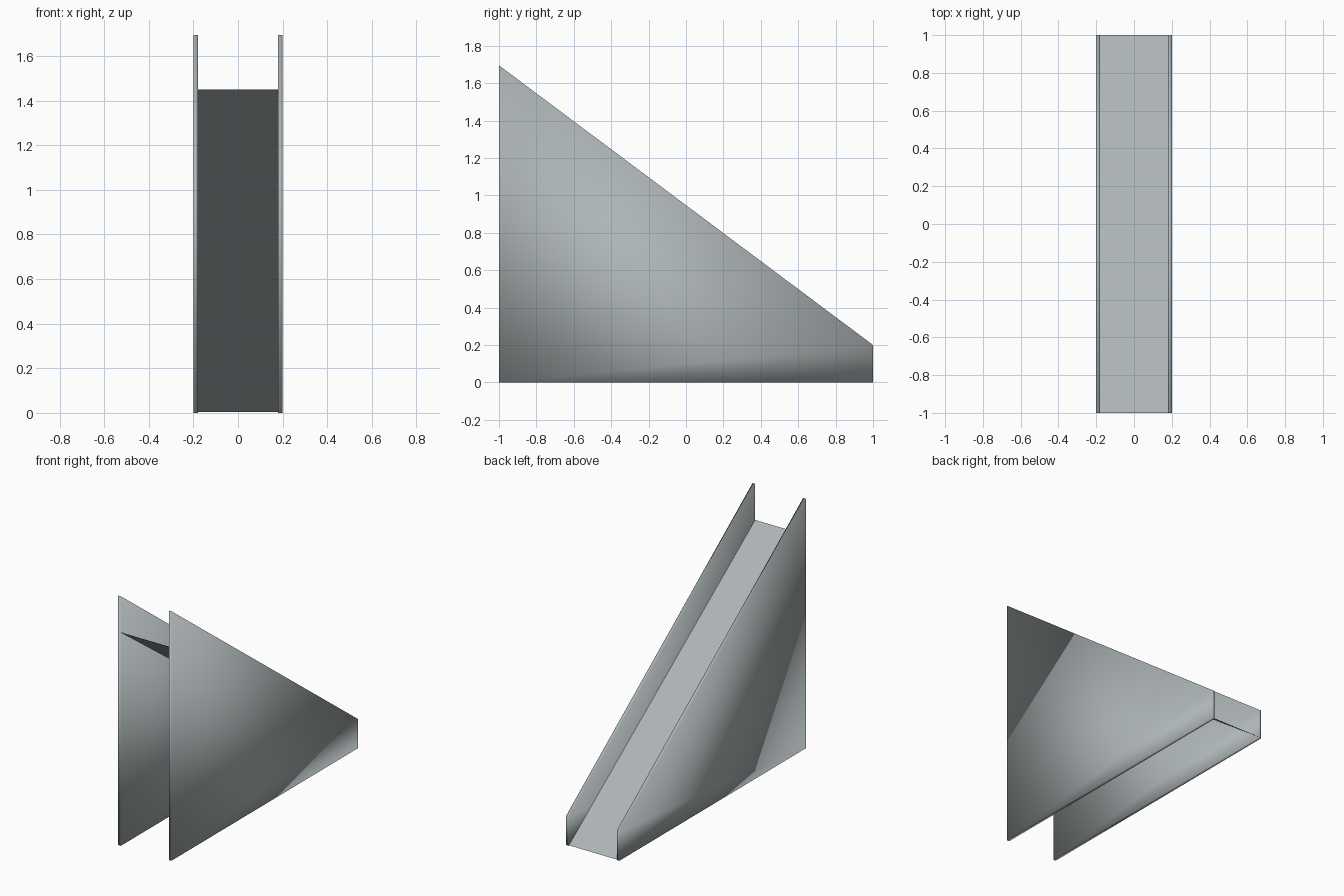
import bpy
import bmesh

if "Cube" in bpy.data.objects:
    bpy.data.objects.remove(bpy.data.objects["Cube"])

metal = bpy.data.materials.new("grey metal")
metal.diffuse_color = (0.42, 0.46, 0.47, 1)
metal.use_nodes = True
metal.node_tree.nodes["Principled BSDF"].inputs["Base Color"].default_value = metal.diffuse_color


def make_object(name, bm, smooth):
    bmesh.ops.recalc_face_normals(bm, faces=bm.faces[:])
    for f in bm.faces:
        f.smooth = smooth
    mesh = bpy.data.meshes.new(name)
    bm.to_mesh(mesh)
    bm.free()
    mesh.materials.append(metal)
    obj = bpy.data.objects.new(name, mesh)
    bpy.context.collection.objects.link(obj)
    return obj


# Side panels: sloping profile extruded across their thickness
PROFILE = [(-1, 0), (1, 0), (1, 0.2), (-1, 1.695)]
for name, x in (("left_side_panel", -0.2), ("right_side_panel", 0.18)):
    bm = bmesh.new()
    face = bm.faces.new([bm.verts.new((x, y, z)) for y, z in PROFILE])
    ext = bmesh.ops.extrude_face_region(bm, geom=[face])
    verts = [g for g in ext["geom"] if isinstance(g, bmesh.types.BMVert)]
    bmesh.ops.translate(bm, verts=verts, vec=(0.02, 0, 0))
    make_object(name, bm, True)

# Ramp: thin sheet between the panels, open below and at both ends
bm = bmesh.new()
corners = [(-0.18, -1, 1.45), (0.18, -1, 1.45), (0.18, 1, 0.003), (-0.18, 1, 0.003)]
bm.faces.new([bm.verts.new(c) for c in corners])
make_object("ramp_sheet", bm, False)
